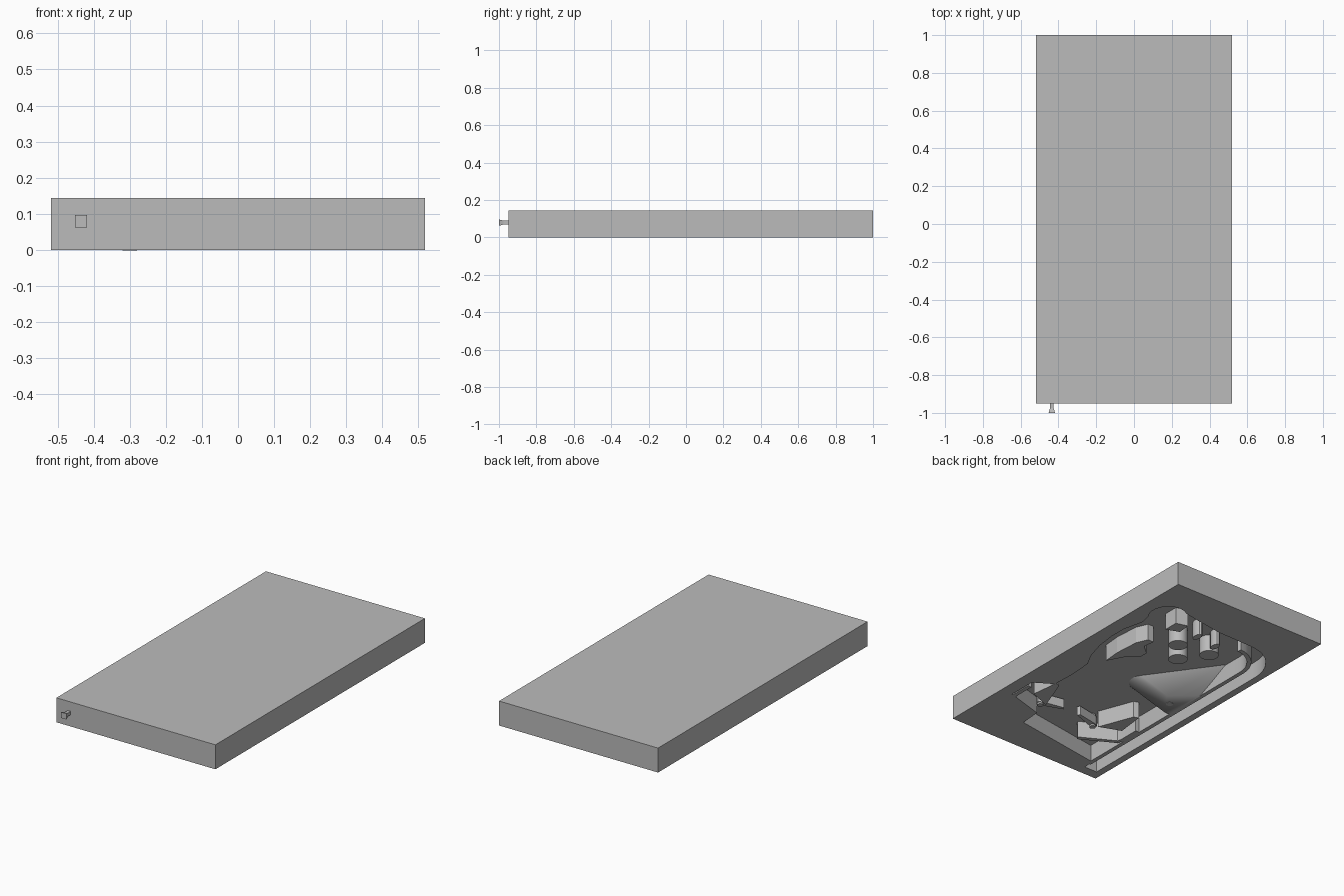
import bpy, bmesh, math
from mathutils import Vector

cube = bpy.data.objects.get("Cube")
if cube:
    bpy.data.objects.remove(cube, do_unlink=True)

grey = bpy.data.materials.new("plain grey")
grey.use_nodes = True
colour = (0.5, 0.5, 0.5, 1)
grey.diffuse_color = colour
grey.node_tree.nodes["Principled BSDF"].inputs["Base Color"].default_value = colour

DEPTH = 0.1      # depth of the recessed playfield
EMBED = 0.105    # parts reach a little into its floor


def finish(name, bm, smooth=False):
    bmesh.ops.recalc_face_normals(bm, faces=bm.faces)
    mesh = bpy.data.meshes.new(name)
    bm.to_mesh(mesh)
    bm.free()
    mesh.materials.append(grey)
    obj = bpy.data.objects.new(name, mesh)
    bpy.context.collection.objects.link(obj)
    if smooth:
        bpy.ops.object.select_all(action='DESELECT')
        obj.select_set(True)
        bpy.context.view_layer.objects.active = obj
        bpy.ops.object.shade_smooth_by_angle(angle=math.radians(35))
    return obj


def prism(name, points, z0=0.0, z1=EMBED, smooth=False):
    bm = bmesh.new()
    face = bm.faces.new([bm.verts.new((x, y, z0)) for x, y in points])
    top = bmesh.ops.extrude_face_region(bm, geom=[face])["geom"]
    bmesh.ops.translate(bm, vec=(0, 0, z1 - z0),
                        verts=[v for v in top if isinstance(v, bmesh.types.BMVert)])
    return finish(name, bm, smooth)


def rail(name, path, width):
    """Upright wall of constant width along a path."""
    pts = [Vector(p) for p in path]
    left, right = [], []
    for i, p in enumerate(pts):
        d = (pts[min(i + 1, len(pts) - 1)] - pts[max(i - 1, 0)]).normalized()
        side = Vector((-d.y, d.x)) * width / 2
        left.append(p + side)
        right.append(p - side)
    return prism(name, left + right[::-1], smooth=True)


def arc(cx, cy, rx, ry, a0, a1, n):
    angles = [math.radians(a0 + (a1 - a0) * i / n) for i in range(n + 1)]
    return [(cx + rx * math.cos(a), cy + ry * math.sin(a)) for a in angles]


def box(x0, x1, y0, y1):
    return [(x0, y0), (x1, y0), (x1, y1), (x0, y1)]


def hull(name, points, smooth=False):
    bm = bmesh.new()
    for p in points:
        bm.verts.new(p)
    res = bmesh.ops.convex_hull(bm, input=bm.verts)
    bmesh.ops.dissolve_limit(bm, angle_limit=0.02, verts=bm.verts, edges=bm.edges)
    return finish(name, bm, smooth)


# Slab with the playfield recess cut into its underside
body = prism("cabinet", box(-0.518, 0.518, -0.95, 1.0), 0, 0.144)
outline = [(-0.475, -0.89), (-0.475, 0.45)]
outline += arc(-0.235, 0.48, 0.24, 0.25, 180, 90, 10)
outline += [(0.0, 0.735), (0.2, 0.765)]
outline += arc(0.335, 0.69, 0.105, 0.11, 125, -40, 10)
outline += [(0.40, 0.55), (0.43, 0.42), (0.43, 0.32), (0.415, 0.2), (0.38, 0.08),
            (0.335, 0.0), (0.325, -0.15), (0.33, -0.29), (0.44, -0.36),
            (0.44, -0.53), (0.2, -0.6), (0.19, -0.73), (-0.386, -0.82), (-0.39, -0.89)]
cutter = prism("recess_cutter", outline, -0.05, DEPTH)
cutter.hide_render = True
mod = body.modifiers.new("recess", 'BOOLEAN')
mod.operation, mod.solver, mod.object = 'DIFFERENCE', 'EXACT', cutter
bpy.ops.object.select_all(action='DESELECT')
body.select_set(True)
bpy.context.view_layer.objects.active = body
bpy.ops.object.modifier_apply(modifier="recess")
bpy.data.objects.remove(cutter, do_unlink=True)
bpy.ops.object.shade_smooth_by_angle(angle=math.radians(22))

# Launch lane divider, curving inward at the far end
rail("lane_divider", [(-0.385, -0.85), (-0.385, 0.42)]
     + arc(-0.2, 0.47, 0.185, 0.185, 180, 95, 8), 0.025)

# Bumpers and the lane posts behind them
for i, (x, y) in enumerate([(0.083, 0.48), (-0.017, 0.36), (-0.12, 0.506)]):
    prism(f"bumper_{i + 1}", arc(x, y, 0.054, 0.054, 0, 345, 23), smooth=True)
for i, (x, y) in enumerate([(0.06, 0.62), (-0.085, 0.60)]):
    prism(f"lane_post_{i + 1}", arc(x, y, 0.02, 0.035, 0, 330, 11), smooth=True)
prism("corner_block", [(0.25, 0.57), (0.25, 0.66), (0.18, 0.68), (0.17, 0.6)])

# Curved island beside the left orbit
prism("orbit_island", [(0.28, 0.09), (0.29, 0.2), (0.28, 0.35), (0.25, 0.42),
                       (0.21, 0.42), (0.22, 0.35), (0.16, 0.3), (0.16, 0.25), (0.22, 0.2)])

# Sloped scoop against the divider
base = [(x, y, EMBED) for x, y in arc(-0.13, -0.1, 0.07, 0.08, 80, 270, 10)]
base = [(-0.26 - x, y, z) for x, y, z in base]
hull("scoop", base + [(-0.37, 0.36, EMBED), (-0.37, -0.14, EMBED), (-0.375, 0.13, 0),
                      (-0.23, 0.01, 0), (-0.34, -0.14, 0), (-0.375, -0.14, 0)], True)
prism("scoop_pin", arc(-0.3, -0.05, 0.02, 0.02, 0, 330, 11), -0.002, 0.03, True)

# Lower playfield: mirrored guides, kickers and flippers
AXIS = 0.03
for label, s in (("right", -1), ("left", 1)):
    def place(points):
        return [(AXIS + s * x, y) for x, y in points]
    rail(f"{label}_guide", place([(0.18, -0.67), (0.38, -0.56), (0.39, -0.53), (0.39, -0.4)]), 0.025)
    prism(f"{label}_kicker", place([(0.19, -0.5), (0.32, -0.45), (0.3, -0.28), (0.27, -0.29)]))
    prism(f"{label}_flipper", place([(0.2, -0.57), (0.215, -0.54), (0.19, -0.525),
                                     (0.06, -0.5), (0.05, -0.515)]), 0.03, 0.085)
    prism(f"{label}_flipper_pivot", place(arc(0.19, -0.55, 0.018, 0.018, 0, 330, 11)), 0.02, EMBED, True)

# Plunger: flared square knob and rod reaching into the lane
def square(y, h):
    return [(-0.435 + a * h, y, 0.079 + b * h) for a in (-1, 1) for b in (-1, 1)]
hull("plunger_knob", square(-1.0, 0.017) + square(-0.975, 0.01))
hull("plunger_rod", square(-0.976, 0.01) + square(-0.8, 0.01))
